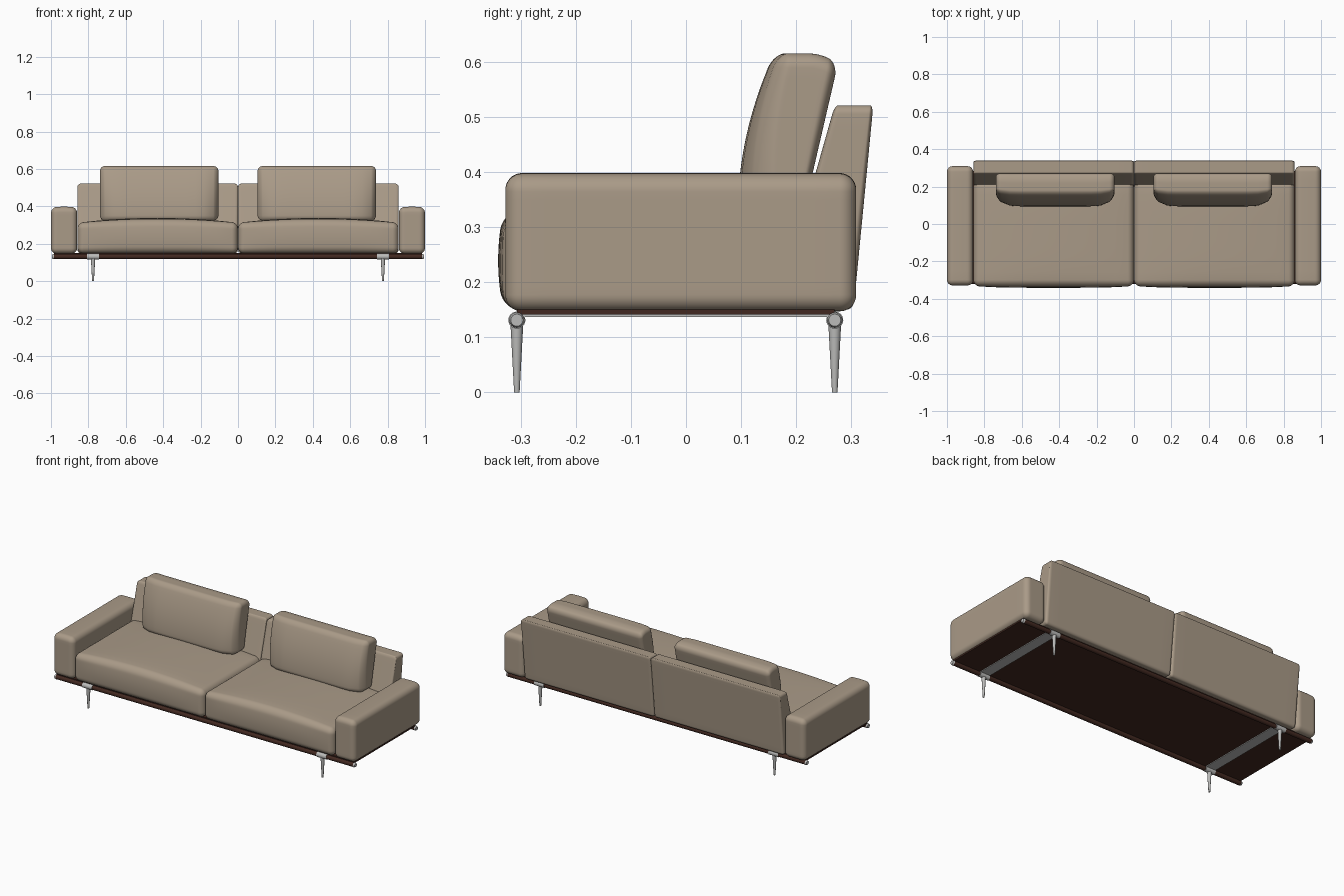
import bpy, bmesh, math
from mathutils import Vector, Matrix

if "Cube" in bpy.data.objects:
    bpy.data.objects.remove(bpy.data.objects["Cube"], do_unlink=True)


def make_material(name, rgb):
    mat = bpy.data.materials.new(name)
    mat.use_nodes = True
    mat.diffuse_color = (*rgb, 1)
    mat.node_tree.nodes["Principled BSDF"].inputs["Base Color"].default_value = (*rgb, 1)
    return mat


FABRIC = make_material("beige upholstery", (0.40, 0.325, 0.245))
WOOD = make_material("dark red wood", (0.055, 0.022, 0.015))
METAL = make_material("brushed metal", (0.50, 0.50, 0.49))


def finish(name, bm, mat):
    bmesh.ops.recalc_face_normals(bm, faces=bm.faces)
    mesh = bpy.data.meshes.new(name)
    bm.to_mesh(mesh)
    bm.free()
    mesh.materials.append(mat)
    obj = bpy.data.objects.new(name, mesh)
    bpy.context.collection.objects.link(obj)
    bpy.ops.object.select_all(action='DESELECT')
    obj.select_set(True)
    bpy.context.view_layer.objects.active = obj
    bpy.ops.object.shade_smooth_by_angle(angle=math.radians(40))
    return obj


def soft_block(name, low, high, radius, deform=None, mat=FABRIC):
    """Round-edged box; deform(p, u) reshapes it, u being -1..1 on each axis."""
    low, high = Vector(low), Vector(high)
    centre, half = (low + high) / 2, (high - low) / 2
    segments, corner = 20, 4
    bm = bmesh.new()
    bmesh.ops.create_cube(bm, size=2)
    bmesh.ops.subdivide_edges(bm, edges=bm.edges[:], cuts=segments - 1, use_grid_fill=True)
    inner_share = 1 - 2 * corner / segments
    for v in bm.verts:
        core, offset = Vector(), Vector()
        for a in range(3):
            s, inner = v.co[a], half[a] - radius
            if abs(s) <= inner_share + 1e-5:
                core[a] = s / inner_share * inner
            else:
                t = (abs(s) - inner_share) / (1 - inner_share)
                core[a] = math.copysign(inner, s)
                offset[a] = math.copysign(math.tan(t * math.pi / 4), s)
        p = core + offset.normalized() * radius
        u = Vector([p[a] / half[a] for a in range(3)])
        p += centre
        v.co = deform(p, u) if deform else p
    return finish(name, bm, mat)


def cone(name, start, end, r1, r2, mat, sides=24):
    start, end = Vector(start), Vector(end)
    axis = end - start
    bm = bmesh.new()
    bmesh.ops.create_cone(bm, cap_ends=True, segments=sides, radius1=r1, radius2=r2, depth=axis.length)
    turn = Vector((0, 0, 1)).rotation_difference(axis).to_matrix().to_4x4()
    bm.transform(Matrix.Translation((start + end) / 2) @ turn)
    return finish(name, bm, mat)


def plate(name, low, high, mat):
    bm = bmesh.new()
    bmesh.ops.create_cube(bm, size=1)
    for v in bm.verts:
        v.co = [low[a] if v.co[a] < 0 else high[a] for a in range(3)]
    return finish(name, bm, mat)


def lerp(a, b, t):
    return a + (b - a) * t


# Cushion shapes
def seat_shape(p, u):
    top = max(0, (u.z + 1) / 2)
    p.z += 0.026 * top * (1 - u.x ** 2) * (1 - 0.3 * u.y ** 4)
    if u.y < 0:
        p.y -= 0.010 * (1 - u.z ** 2) * (1 - u.x ** 4) * u.y ** 2
    return p


def backrest_shape(p, u):
    t = (u.z + 1) / 2
    p.y = lerp(lerp(0.165, 0.27, t), lerp(0.304, 0.34, t), (u.y + 1) / 2)
    return p


def pillow_shape(p, u):
    t, depth = (u.z + 1) / 2, (u.y + 1) / 2
    front = 0.094 + 0.066 * t ** 2 + 0.06 * abs(u.x) ** 10 * (1 - 0.7 * t)
    back = lerp(0.213, 0.276, t)
    p.y = lerp(front, back, depth)
    p.z -= 0.018 * t * max(0, u.y) ** 2
    return p


def arm_shape(p, u):
    if u.z > 0:
        p.z += 0.004 * u.z * (1 - u.x ** 2)
    return p


# Upholstery, one set per side
for side, s in (("left", 1), ("right", -1)):
    def block(name, x0, x1, y0, y1, z0, z1, radius, shape):
        xs = sorted((s * x0, s * x1))
        soft_block(f"{side}_{name}", (xs[0], y0, z0), (xs[1], y1, z1), radius, shape)

    block("seat_cushion", 0.001, 0.858, -0.331, 0.23, 0.148, 0.312, 0.032, seat_shape)
    block("backrest", 0.001, 0.858, 0.16, 0.34, 0.150, 0.521, 0.016, backrest_shape)
    block("back_pillow", 0.105, 0.738, 0.09, 0.25, 0.325, 0.615, 0.026, pillow_shape)
    block("armrest", 0.86, 1.0, -0.328, 0.309, 0.147, 0.394, 0.030, arm_shape)

# Base board
plate("base_board", (-0.985, -0.307, 0.141), (0.985, 0.27, 0.150), WOOD)

# Rails, legs and cross straps
FRONT_Y, BACK_Y, RAIL_Z, LEG_X = -0.307, 0.27, 0.131, 0.775
for place, y in (("front", FRONT_Y), ("back", BACK_Y)):
    cone(f"{place}_rail", (-0.985, y, RAIL_Z), (0.985, y, RAIL_Z), 0.013, 0.013, WOOD)
    for side, s in (("left", 1), ("right", -1)):
        tag, x = f"{place}_{side}", s * LEG_X
        cone(f"{tag}_rail_cap", (s * 0.984, y, RAIL_Z), (s * 0.994, y, RAIL_Z), 0.014, 0.011, METAL)
        cone(f"{tag}_leg_sleeve", (x - 0.032, y, RAIL_Z), (x + 0.032, y, RAIL_Z), 0.0155, 0.0155, METAL)
        cone(f"{tag}_leg", (x, y, 0), (x, y, RAIL_Z), 0.005, 0.012, METAL)
for side, s in (("left", 1), ("right", -1)):
    x = s * LEG_X
    plate(f"{side}_cross_strap", (x - 0.032, FRONT_Y, 0.137), (x + 0.032, BACK_Y, 0.143), METAL)
